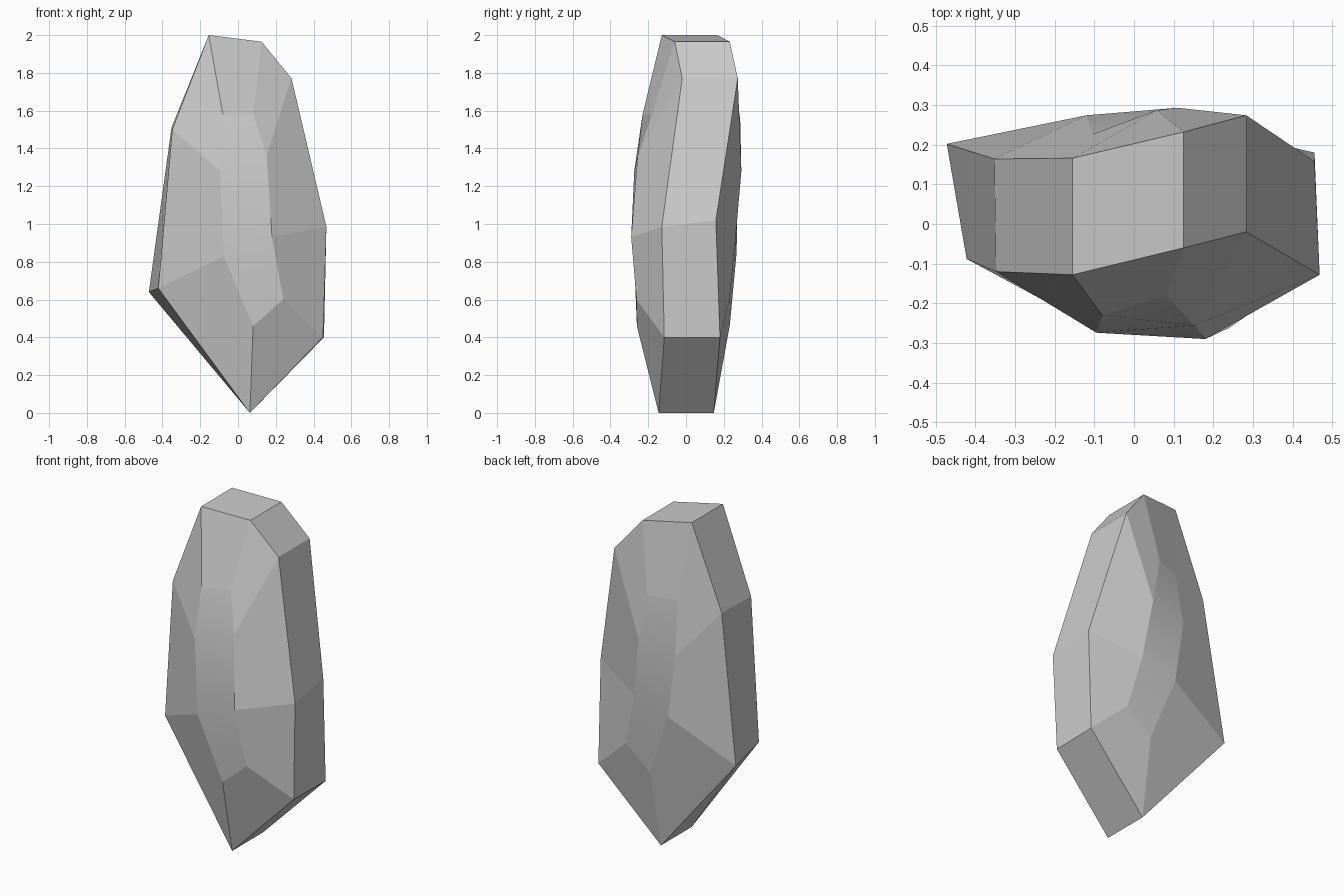
import bpy, bmesh

# Four eight-sided cross-sections from front to back, clockwise from the top left
front_facet = [(-.08, -.23, 1.58), (.08, -.18, 1.58), (.152, -.256, 1.36), (.18, -.29, .93),
               (.24, -.262, .60), (.08, -.26, .46), (-.07, -.232, .83), (-.095, -.274, 1.28)]
front_rim = [(-.155, -.128, 2), (.125, -.06, 1.965), (.283, -.02, 1.772), (.468, -.128, .985),
             (.45, -.115, .40), (.063, -.145, 0), (-.422, -.088, .66), (-.348, -.12, 1.50)]
back_rim = [(-.155, .166, 2), (.125, .232, 1.965), (.283, .274, 1.772), (.455, .158, 1.02),
            (.455, .18, .40), (.063, .147, 0), (-.472, .202, .64), (-.352, .164, 1.51)]
back_facet = [(-.105, .226, 1.545), (.058, .287, 1.55), (.11, .293, 1.28), (.16, .262, .92),
              (.238, .23, .60), (.075, .232, .465), (-.068, .268, .85), (-.12, .274, 1.23)]
# The front facet is deepest along its left side
front_facet[6] = (-.075, -.275, .83)

bm = bmesh.new()
rings = [[bm.verts.new(p) for p in ring]
         for ring in (front_facet, front_rim, back_rim, back_facet)]

# Sloping facets and side wall
for a, b in zip(rings, rings[1:]):
    for i in range(8):
        j = (i + 1) % 8
        bm.faces.new((a[i], a[j], b[j], b[i]))

# Gently curved strips closing front and back
strip = []
for ring in (rings[0], rings[-1]):
    for a, b, c, d in ((0, 1, 2, 7), (7, 2, 3, 6), (6, 3, 4, 5)):
        face = bm.faces.new((ring[a], ring[b], ring[c], ring[d]))
        face.smooth = True
        strip.append(face)
for e in bm.edges:
    e.smooth = all(f in strip for f in e.link_faces)
bmesh.ops.recalc_face_normals(bm, faces=bm.faces)

mesh = bpy.data.meshes.new("faceted_stone")
bm.to_mesh(mesh)
bm.free()
bpy.context.collection.objects.link(bpy.data.objects.new("faceted_stone", mesh))
